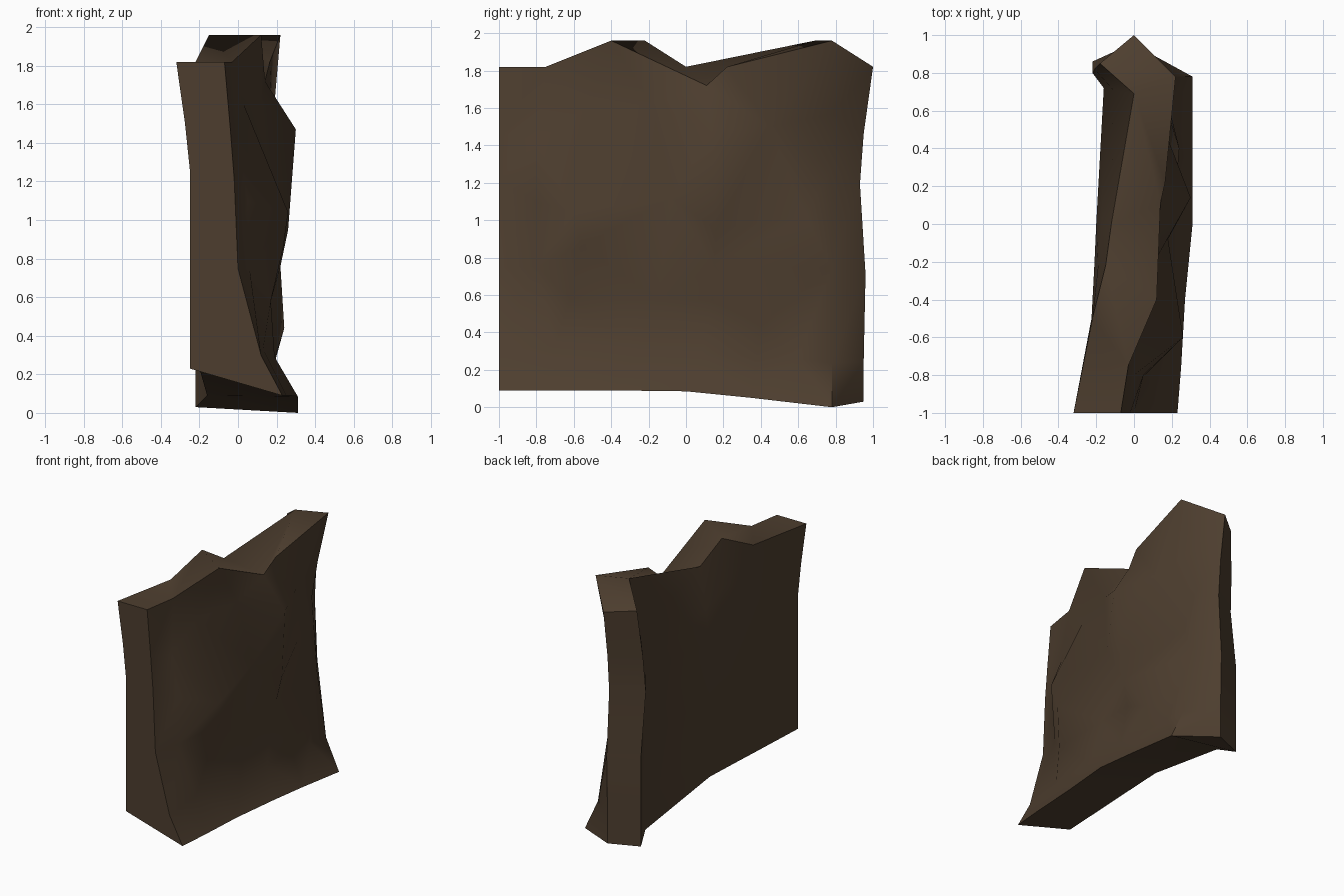
import bpy, bmesh, math
from mathutils import Vector
from mathutils.geometry import delaunay_2d_cdt

if "Cube" in bpy.data.objects:
    bpy.data.objects.remove(bpy.data.objects["Cube"])

# One dark earthy colour for the whole slab
mat = bpy.data.materials.new("dark_brown_rock")
mat.diffuse_color = (0.075, 0.048, 0.028, 1)
mat.use_nodes = True
mat.node_tree.nodes["Principled BSDF"].inputs["Base Color"].default_value = mat.diffuse_color

bm = bmesh.new()
LEVELS = [0, 0.12, 0.38, 0.65, 0.8, 1]


def column(ys, z0, z1, xs):
    """Upright row of points; ys and xs may be one value or one per level."""
    ys = ys if isinstance(ys, tuple) else (ys,) * 6
    xs = xs if isinstance(xs, tuple) else (xs,) * 6
    return [bm.verts.new((x, y, z0 + (z1 - z0) * t)) for x, y, t in zip(xs, ys, LEVELS)]


# Edges of the weathered right side
front = column(-1, .09, 1.82, (.23, .12, .00, -.02, -.04, -.07))
rear = column(.78, .00, 1.96, (.31, .20, .12, .08, .13, .22))
top = [bm.verts.new(p) for p in
       ((-.03, -.75, 1.82), (.12, -.40, 1.96), (.14, .11, 1.72), (.165, .22, 1.82))]
bottom = [bm.verts.new(p) for p in
          ((.25, -.75, .09), (.27, -.40, .09), (.31, .0, .085), (.31, .35, .05))]

# Bulges and hollows inside the right side
bumps = [bm.verts.new(p) for p in (
    (.26, -.60, 1.04), (.235, -.56, .86), (.03, -.53, 1.60), (.13, -.70, .33),
    (.17, -.62, .58), (.19, -.25, .29), (.17, -.15, .58), (.18, -.08, 1.12),
    (.12, -.18, 1.62), (.30, .14, 1.47), (.26, .16, .95), (.22, .15, .76),
    (.18, .14, .57), (.24, .40, .44), (.19, .38, .27), (.19, .08, .28),
    (.19, .60, .26), (.07, .64, 1.02), (.18, .45, 1.50),
    (.00, -.80, 1.42), (.05, -.80, 1.10), (.06, -.80, .75))]

# Rear ridge, rear left corner, notch and flat left side, back to front
back = [
    column((.95, .95, .96, .93, .95, 1.0), .03, 1.82, 0),
    column((.86, .86, .86, .80, .82, .85), .03, 1.82, (-.22, -.22, -.22, -.22, -.21, -.18)),
    column((.72, .72, .72, .72, .71, .69), .09, 1.96, (-.16, -.16, -.16, -.16, -.11, .00)),
    column(0, .23, 1.82, (-.20, -.20, -.20, -.20, -.17, -.12)),
    column(-.22, .23, 1.96, (-.21, -.21, -.21, -.21, -.19, -.15)),
    column(-.50, .23, 1.82, (-.225, -.225, -.225, -.225, -.225, -.22)),
    column(-1, .23, 1.82, (-.25, -.25, -.25, -.25, -.275, -.32)),
]

# Right side: triangles between its outline and its bumps
outline = front[:1] + bottom + rear + top[::-1] + front[:0:-1]
pts = outline + bumps
n = len(outline)
loop = [(i, (i + 1) % n) for i in range(n)]
flat = [Vector((v.co.y, v.co.z)) for v in pts]
_, _, tris, origin, _, _ = delaunay_2d_cdt(flat, loop, [], 1, 1e-5)
for tri in tris:
    bm.faces.new([pts[origin[i][0]] for i in tri])

# Other side walls
walls = [rear] + back + [front]
for a, b in zip(walls, walls[1:]):
    for i in range(5):
        bm.faces.new((a[i], b[i], b[i + 1], a[i + 1]))

# Broken top and bottom, joining the right side to the left side
for lv, row in ((-1, top), (0, bottom)):
    r = [front[lv]] + row + [rear[lv]]
    ridge, corner, notch, l0, l1, l2, l3 = [c[lv] for c in back]
    for f in ((r[0], r[1], l2, l3), (r[1], r[2], l1, l2), (r[2], r[3], l0, l1),
              (r[3], r[4], notch, l0), (r[4], r[5], notch), (r[5], ridge, corner, notch)):
        bm.faces.new(f)
bmesh.ops.recalc_face_normals(bm, faces=bm.faces)

mesh = bpy.data.meshes.new("rock_slab")
bm.to_mesh(mesh)
bm.free()
mesh.materials.append(mat)
slab = bpy.data.objects.new("rock_slab", mesh)
bpy.context.collection.objects.link(slab)
bpy.context.view_layer.objects.active = slab
slab.select_set(True)
bpy.ops.object.shade_smooth_by_angle(angle=math.radians(55))
